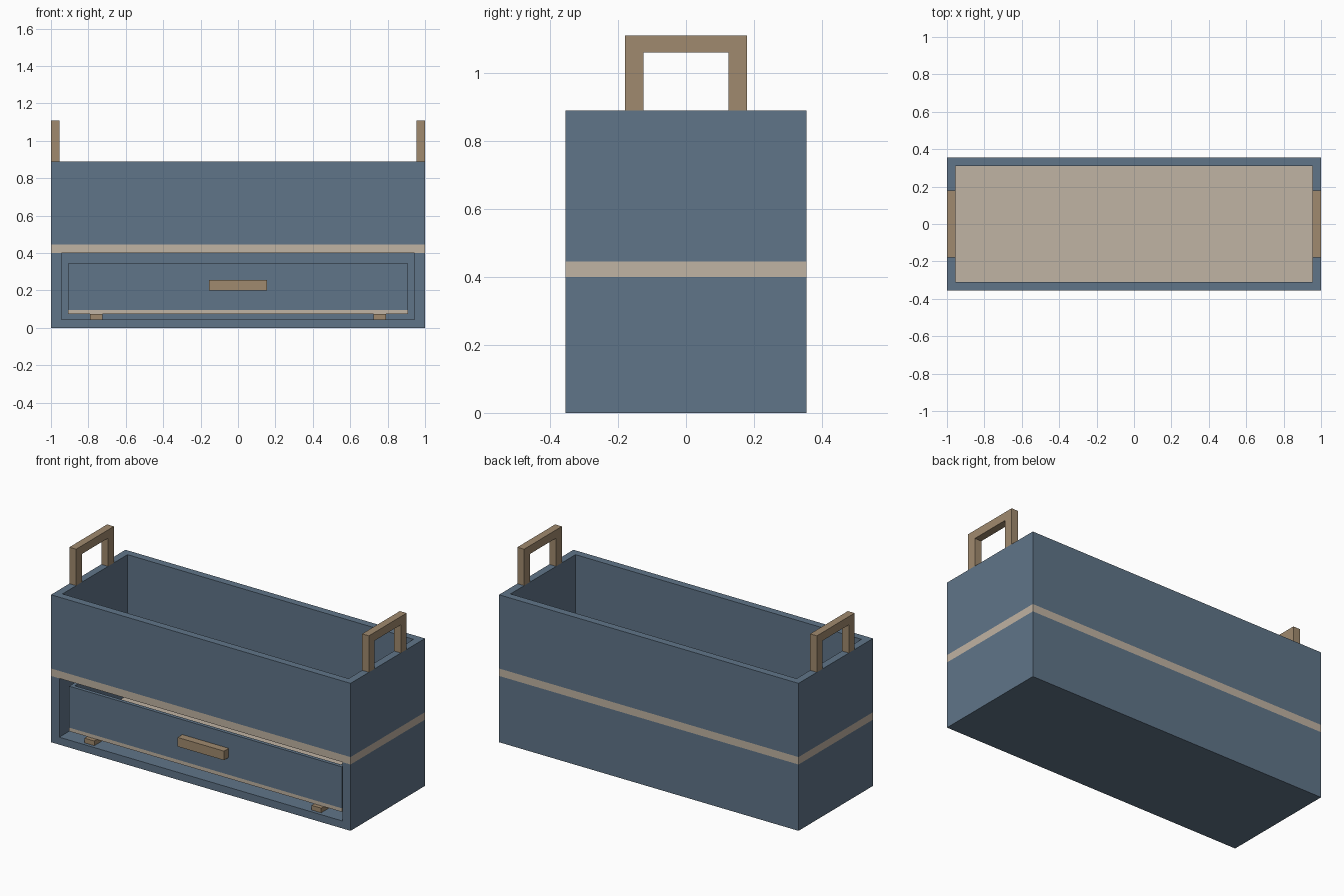
import bpy
import bmesh

default = bpy.data.objects.get("Cube")
if default:
    bpy.data.objects.remove(default, do_unlink=True)


def material(name, rgb):
    m = bpy.data.materials.new(name)
    m.use_nodes = True
    m.diffuse_color = (*rgb, 1)
    m.node_tree.nodes["Principled BSDF"].inputs["Base Color"].default_value = (*rgb, 1)
    return m


BLUE = material("slate blue", (0.117, 0.178, 0.25))
BEIGE = material("pale beige", (0.527, 0.451, 0.366))
WOOD = material("brown wood", (0.352, 0.254, 0.156))

W, D, H = 1.0, 0.355, 0.89      # half width, half depth, height
T = 0.045                       # board thickness
SHELF = 0.40                    # underside of the dividing shelf


def prism(name, outline, axis, lo, hi, mat):
    """Extrude a closed 2D outline along an axis from lo to hi."""
    def place(a, b, c):
        return {"x": (c, a, b), "y": (a, c, b), "z": (a, b, c)}[axis]
    bm = bmesh.new()
    face = bm.faces.new([bm.verts.new(place(a, b, lo)) for a, b in outline])
    ext = bmesh.ops.extrude_face_region(bm, geom=[face])
    verts = [v for v in ext["geom"] if isinstance(v, bmesh.types.BMVert)]
    step = [q - p for p, q in zip(place(0, 0, lo), place(0, 0, hi))]
    bmesh.ops.translate(bm, verts=verts, vec=step)
    bmesh.ops.recalc_face_normals(bm, faces=bm.faces)
    mesh = bpy.data.meshes.new(name)
    bm.to_mesh(mesh)
    bm.free()
    mesh.materials.append(mat)
    obj = bpy.data.objects.new(name, mesh)
    bpy.context.collection.objects.link(obj)
    return obj


def box(name, x, y, z, mat):
    rect = [(x[0], y[0]), (x[1], y[0]), (x[1], y[1]), (x[0], y[1])]
    return prism(name, rect, "z", *z, mat)


def ring(name, x, y, t, z, mat):
    """Four walls as one mesh: a box with a smaller box cut right through."""
    walls = box(name, (-x, x), y, z, mat)
    hole = box(name + "_cutter", (t - x, x - t), (y[0] + t, y[1] - t),
               (z[0] - 0.1, z[1] + 0.1), mat)
    hole.hide_render = True
    cut = walls.modifiers.new("hollow", "BOOLEAN")
    cut.operation, cut.object, cut.solver = "DIFFERENCE", hole, "EXACT"
    bpy.context.view_layer.update()
    done = bpy.data.meshes.new_from_object(
        walls.evaluated_get(bpy.context.evaluated_depsgraph_get()))
    walls.modifiers.clear()
    walls.data = done
    bpy.data.objects.remove(hole, do_unlink=True)
    return walls


# Lower compartment: U-shaped shell, open at the front, with a back panel
S = W - 0.055
prism("lower_shell", [(-W, 0), (W, 0), (W, SHELF), (S, SHELF), (S, T),
                      (-S, T), (-S, SHELF), (-W, SHELF)], "y", -D, D - T, BLUE)
box("lower_back", (-W, W), (D - T, D), (0, SHELF), BLUE)

# Dividing shelf and open upper tray
box("shelf", (-W, W), (-D, D), (SHELF, SHELF + T), BEIGE)
ring("upper_walls", W, (-D, D), T, (SHELF + T, H), BLUE)

# Drawer: base board, thin walls, pull and runners
front, rear, half = -D + T, D - T - 0.02, 0.91
box("drawer_base", (-half, half), (front, rear), (0.073, 0.095), BEIGE)
ring("drawer_walls", half, (front, rear), 0.022, (0.095, 0.345), BLUE)
box("drawer_pull", (-0.155, 0.155), (-D, front), (0.2, 0.255), WOOD)

# Paired parts on each side: drawer runners and carrying handles
a, b, top = 0.18, 0.125, 1.11
arch = [(-a, H), (-a, top), (a, top), (a, H),
        (b, H), (b, top - 0.05), (-b, top - 0.05), (-b, H)]
for side, s in (("left", 1), ("right", -1)):
    box(side + "_runner", sorted((s * 0.725, s * 0.79)), (-D + 0.02, rear),
        (T, 0.073), WOOD)
    prism(side + "_handle", arch, "x", *sorted((s * (W - T), s * W)), WOOD)
